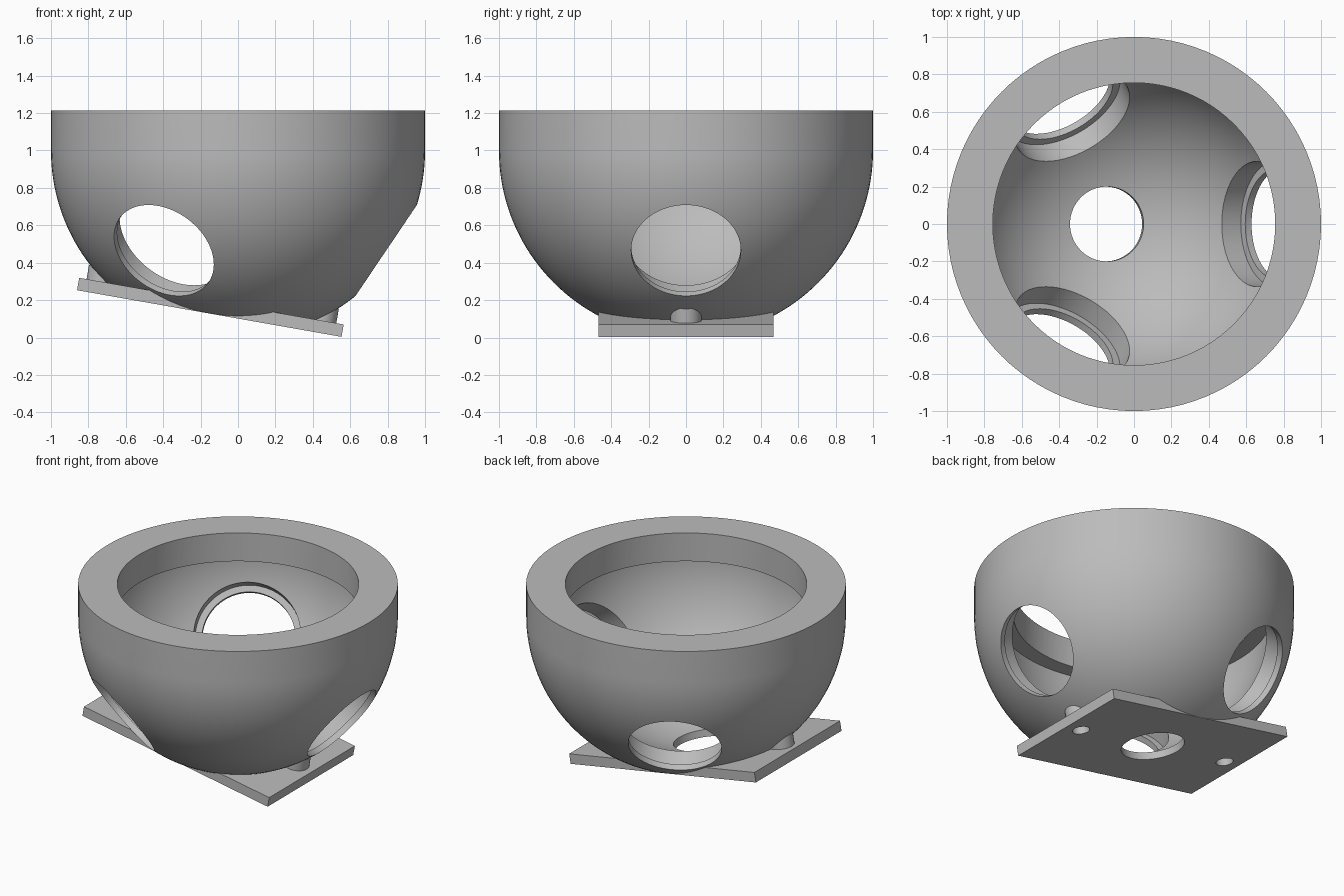
import bpy, bmesh, math
from math import radians, cos, sin
from mathutils import Matrix, Vector

if "Cube" in bpy.data.objects:
    bpy.data.objects.remove(bpy.data.objects["Cube"], do_unlink=True)

CENTRE = Vector((0, 0, 1))      # centre of the bowl's sphere
RIM, LIP = 1.215, 1.02          # rim top, underside of the inner lip
R_OUT, R_IN, R_MOUTH = 1.0, 0.86, 0.755
TILT, HOLE_DIP = radians(10), radians(34)
BASE = 0.885                    # distance from sphere centre to plate underside
PLATE = 0.067

grey = bpy.data.materials.new("plain grey")
grey.use_nodes = True
grey.diffuse_color = (0.5, 0.5, 0.5, 1)
grey.node_tree.nodes["Principled BSDF"].inputs["Base Color"].default_value = (0.5, 0.5, 0.5, 1)


def add(name, bm, matrix):
    bmesh.ops.recalc_face_normals(bm, faces=bm.faces[:])
    bm.transform(matrix)
    mesh = bpy.data.meshes.new(name)
    bm.to_mesh(mesh)
    bm.free()
    mesh.materials.append(grey)
    obj = bpy.data.objects.new(name, mesh)
    bpy.context.collection.objects.link(obj)
    return obj


def lathe(name, profile, matrix=Matrix(), steps=96):
    """Revolve (radius, height) points round z; both ends lie on the axis."""
    bm = bmesh.new()
    verts = [bm.verts.new((r, 0, z)) for r, z in profile]
    edges = [bm.edges.new(pair) for pair in zip(verts, verts[1:])]
    bmesh.ops.spin(bm, geom=verts + edges, cent=(0, 0, 0), axis=(0, 0, 1),
                   angle=math.tau, steps=steps)
    bmesh.ops.remove_doubles(bm, verts=bm.verts[:], dist=1e-5)
    return add(name, bm, matrix)


def rod(name, radius, low, high, matrix, steps=64):
    return lathe(name, [(0, low), (radius, low), (radius, high), (0, high)], matrix, steps)


def box(name, size, middle, matrix):
    bm = bmesh.new()
    bmesh.ops.create_cube(bm, size=1)
    bmesh.ops.scale(bm, vec=size, verts=bm.verts[:])
    bmesh.ops.translate(bm, vec=middle, verts=bm.verts[:])
    return add(name, bm, matrix)


def bowl_arc(radius, count=40):
    """Quarter circle from the bottom pole up to the equator."""
    angles = [math.pi / 2 * i / count for i in range(count + 1)]
    return [(radius * sin(a), CENTRE.z - radius * cos(a)) for a in angles]


def combine(target, tool, operation):
    tool.hide_render = True
    mod = target.modifiers.new(operation, 'BOOLEAN')
    mod.operation, mod.object, mod.solver = operation, tool, 'EXACT'
    bpy.context.view_layer.objects.active = target
    bpy.ops.object.modifier_apply(modifier=mod.name)
    bpy.data.objects.remove(tool, do_unlink=True)


# Frame of the tilted base: origin at the sphere centre, z along the plate normal
base = Matrix.Translation(CENTRE) @ Matrix.Rotation(TILT, 4, 'Y')

# Solid bowl with plate and posts
bowl = lathe("camera_bowl".replace("camera_", ""), bowl_arc(R_OUT) + [(R_OUT, RIM), (0, RIM)])
thick = PLATE + 0.1
combine(bowl, box("base_plate", (1.436, 0.934, thick), (0, 0, PLATE - BASE - thick / 2), base), 'UNION')
for side in (-1, 1):
    spot = base @ Matrix.Translation((side * 0.595, 0, 0))
    combine(bowl, rod("post", 0.083, -BASE + 0.02, -0.74, spot, 48), 'UNION')

# Flat tilted underside
combine(bowl, box("underside_cut", (3, 3, 1), (0, 0, -BASE - 0.5), base), 'DIFFERENCE')

# Cavity below an overhanging lip
combine(bowl, lathe("cavity", bowl_arc(R_IN) + [(R_IN, LIP), (R_MOUTH, LIP),
                                                (R_MOUTH, RIM + 0.1), (0, RIM + 0.1)]), 'DIFFERENCE')

# Three round side openings, wider on the inside
for k in range(3):
    turn = math.tau * k / 3
    aim = Vector((cos(turn) * cos(HOLE_DIP), sin(turn) * cos(HOLE_DIP), -sin(HOLE_DIP)))
    frame = Matrix.Translation(CENTRE) @ aim.to_track_quat('Z', 'Y').to_matrix().to_4x4()
    stepped = [(0, 0.55), (0.335, 0.55), (0.335, 0.915), (0.293, 0.915), (0.293, 1.3), (0, 1.3)]
    combine(bowl, lathe("side_opening", stepped, frame), 'DIFFERENCE')

# Centre hole and blind screw holes
combine(bowl, rod("centre_hole", 0.2, -1.2, -0.5, base), 'DIFFERENCE')
for side in (-1, 1):
    spot = base @ Matrix.Translation((side * 0.595, 0, 0))
    combine(bowl, rod("screw_hole", 0.055, -1.2, -0.7, spot, 32), 'DIFFERENCE')

bpy.ops.object.select_all(action='DESELECT')
bowl.select_set(True)
bpy.context.view_layer.objects.active = bowl
bpy.ops.object.shade_smooth_by_angle(angle=radians(25))
